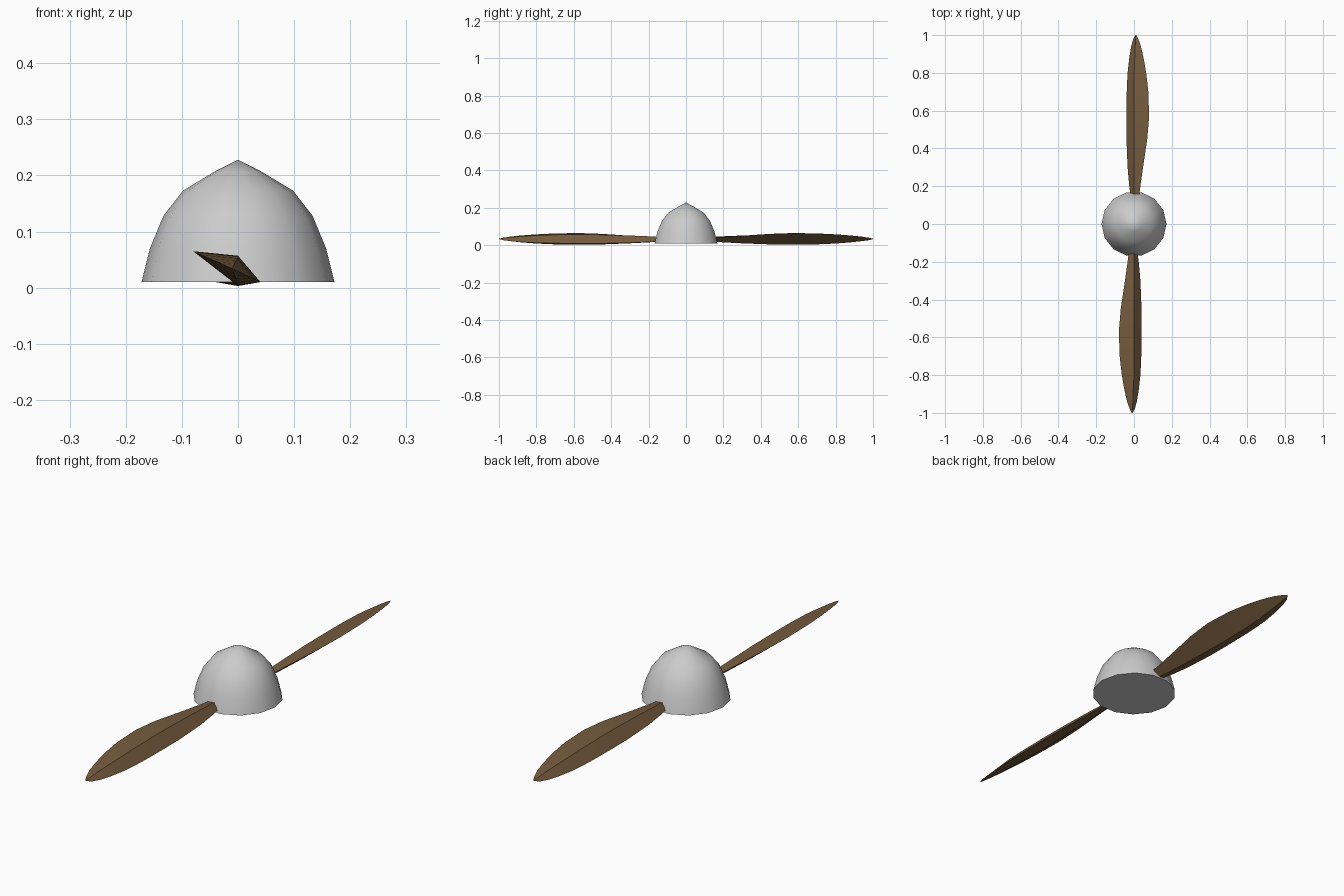
import bpy, bmesh
from math import pi, cos, sin, radians
from mathutils import Matrix

cube = bpy.data.objects.get("Cube")
if cube:
    bpy.data.objects.remove(cube, do_unlink=True)


def material(name, rgb):
    mat = bpy.data.materials.new(name)
    mat.use_nodes = True
    mat.diffuse_color = (*rgb, 1)
    mat.node_tree.nodes["Principled BSDF"].inputs["Base Color"].default_value = (*rgb, 1)
    return mat


def loft(name, rings, mat, angle, turn=0):
    """Skin closed rings of points; both ends are capped."""
    bm = bmesh.new()
    loops = [[bm.verts.new(p) for p in ring] for ring in rings]
    for a, b in zip(loops, loops[1:]):
        for i in range(len(a)):
            j = (i + 1) % len(a)
            bm.faces.new((a[i], a[j], b[j], b[i]))
    bm.faces.new(loops[0])
    bm.faces.new(loops[-1])
    bmesh.ops.remove_doubles(bm, verts=bm.verts, dist=0.0002)
    bmesh.ops.recalc_face_normals(bm, faces=bm.faces)
    bm.transform(Matrix.Rotation(turn, 4, "Z"))
    mesh = bpy.data.meshes.new(name)
    bm.to_mesh(mesh)
    bm.free()
    obj = bpy.data.objects.new(name, mesh)
    bpy.context.collection.objects.link(obj)
    mesh.materials.append(mat)
    bpy.ops.object.select_all(action="DESELECT")
    obj.select_set(True)
    bpy.context.view_layer.objects.active = obj
    bpy.ops.object.shade_smooth_by_angle(angle=radians(angle))
    return obj


grey = material("light grey", (0.6, 0.6, 0.6))
brown = material("wood brown", (0.18, 0.105, 0.048))

# Spinner: pointed dome with a flat base
SIDES = 14
profile = [(0.172, 0.01), (0.157, 0.07), (0.133, 0.128), (0.098, 0.173), (0.04, 0.208), (0.00001, 0.228)]
loft("spinner",
     [[(r * cos(2 * pi * i / SIDES), r * sin(2 * pi * i / SIDES), z) for i in range(SIDES)]
      for r, z in profile], grey, 40)

# Blades: diamond section scaled along the span (y, leading, trailing, ridge)
TIP_X, TIP_Z = 0.01, 0.034
stations = [(0.13, .22, .5, .45), (0.2, .34, .7, .6), (0.3, .54, .88, .77), (0.45, .86, 1, .95),
            (0.57, 1, 1, 1), (0.7, .94, .97, .95), (0.8, .78, .88, .8), (0.88, .58, .7, .6),
            (0.94, .38, .5, .38), (0.98, .18, .28, .18), (1, .03, .03, .03)]


def section(y, lead, trail, ridge):
    corners = [(0.08, 0.065, lead), (0, 0.057, ridge), (-0.04, 0.01, trail), (0, 0.003, ridge)]
    return [(x if x == 0 and y < 0.85 else TIP_X + (x - TIP_X) * s, y, TIP_Z + (z - TIP_Z) * s)
            for x, z, s in corners]


for name, turn in (("rear_blade", 0), ("front_blade", pi)):
    loft(name, [section(*s) for s in stations], brown, 25, turn)
